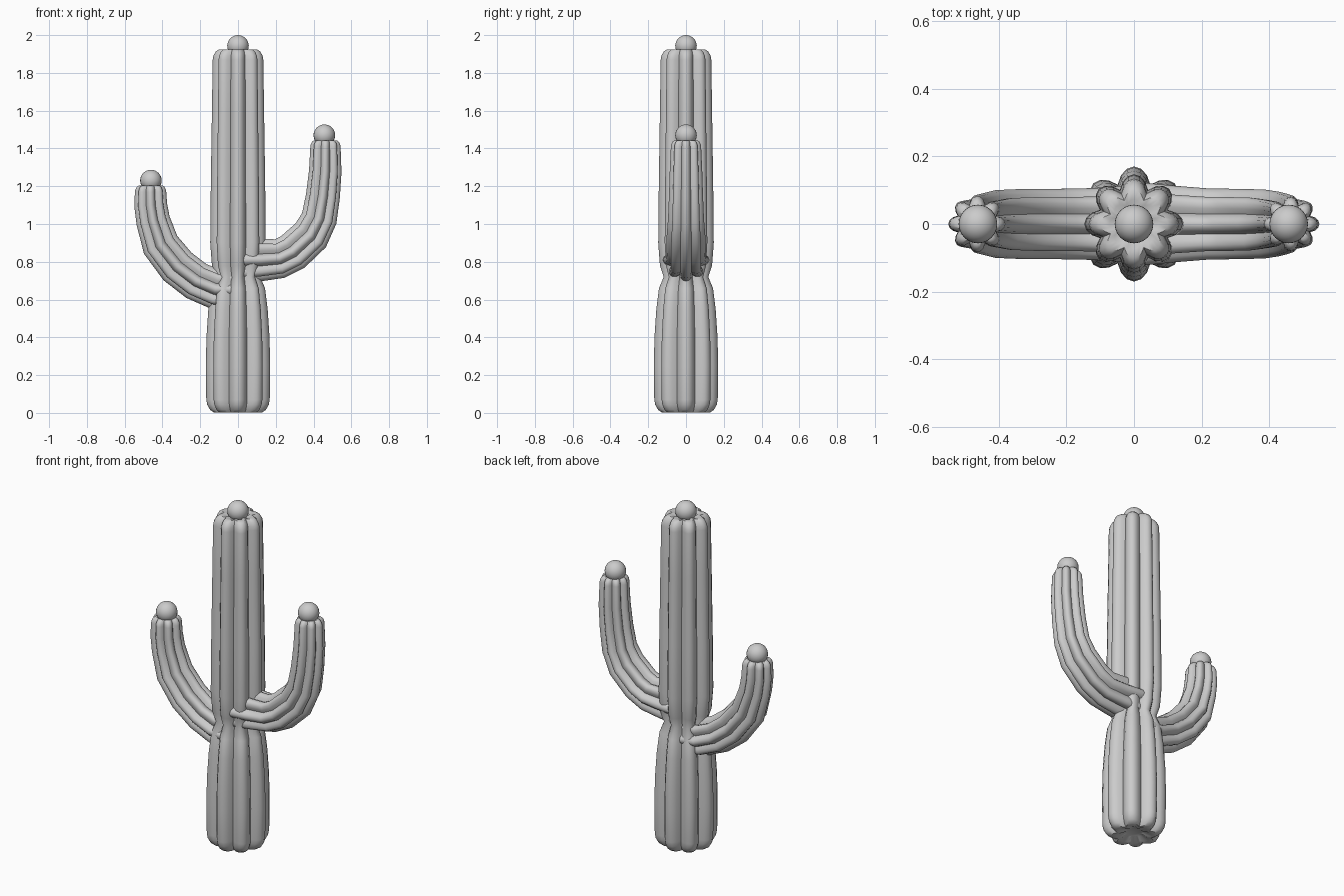
import bpy, bmesh, math
from mathutils import Vector

RIBS = 8
STEPS = 6          # segments per rib
VALLEY = 0.74      # valley radius relative to the ridge

old = bpy.data.objects.get("Cube")
if old:
    bpy.data.objects.remove(old, do_unlink=True)

# One plain grey for the whole plant
grey = bpy.data.materials.new("plain grey")
grey.use_nodes = True
color = (0.6, 0.6, 0.6, 1)
grey.diffuse_color = color
grey.node_tree.nodes["Principled BSDF"].inputs["Base Color"].default_value = color

# Rounded end: (distance past the end, size), relative to the end radius
CAP = [(0.16, 0.97), (0.32, 0.88), (0.41, 0.75), (0.4, 0.55), (0.3, 0.3)]


def finish(bm, name, angle):
    bmesh.ops.recalc_face_normals(bm, faces=bm.faces)
    mesh = bpy.data.meshes.new(name)
    bm.to_mesh(mesh)
    bm.free()
    mesh.materials.append(grey)
    obj = bpy.data.objects.new(name, mesh)
    bpy.context.collection.objects.link(obj)
    bpy.ops.object.select_all(action='DESELECT')
    obj.select_set(True)
    bpy.context.view_layer.objects.active = obj
    bpy.ops.object.shade_smooth_by_angle(angle=math.radians(angle))
    return obj


def rib_radius(i):
    """Pointed star section with slightly rounded ridges."""
    t = (i % STEPS) / STEPS
    ridge = abs(2 * t - 1)                  # 1 on the ridge, 0 in the valley
    return VALLEY + (1 - VALLEY) * math.sin(ridge * math.pi / 2) ** 0.95


def ribbed_stem(name, stations):
    """Sweep the star section along (x, z, radius) stations and cap both ends."""
    pts = [Vector((x, 0, z)) for x, z, r in stations]
    rings = []
    for i, p in enumerate(pts):
        a, b = pts[max(i - 1, 0)], pts[min(i + 1, len(pts) - 1)]
        rings.append((p, (b - a).normalized(), stations[i][2]))
    p0, t0, r0 = rings[0]
    p1, t1, r1 = rings[-1]
    start = [(p0 - t0 * d * r0, t0, s * r0) for d, s in reversed(CAP)]
    end = [(p1 + t1 * d * r1, t1, s * r1) for d, s in CAP]

    bm = bmesh.new()
    side = Vector((0, 1, 0))
    loops = []
    n = RIBS * STEPS
    for p, t, r in start + rings + end:
        across = side.cross(t)
        loop = []
        for i in range(n):
            ang = math.tau * i / n
            off = across * math.cos(ang) + side * math.sin(ang)
            loop.append(bm.verts.new(p + off * r * rib_radius(i)))
        loops.append(loop)
    for lo, hi in zip(loops, loops[1:]):
        for i in range(n):
            j = (i + 1) % n
            bm.faces.new((lo[i], lo[j], hi[j], hi[i]))
    bm.faces.new(loops[0])
    bm.faces.new(loops[-1])
    return finish(bm, name, 40)


def bud(name, x, z, radius=0.057):
    bm = bmesh.new()
    bmesh.ops.create_uvsphere(bm, u_segments=24, v_segments=16, radius=radius)
    bmesh.ops.translate(bm, verts=bm.verts, vec=(x, 0, z))
    return finish(bm, name, 60)


# Trunk, pinched where the arms grow out
ribbed_stem("trunk", [
    (0, 0.07, 0.168), (0, 0.25, 0.17), (0, 0.4, 0.167), (0, 0.55, 0.157),
    (0, 0.66, 0.143), (0, 0.72, 0.118), (0, 0.78, 0.138), (0, 0.9, 0.147),
    (0, 1.2, 0.144), (0, 1.6, 0.138), (0, 1.87, 0.134)])
bud("trunk_bud", 0, 1.943)

# Arms
ribbed_stem("left_arm", [
    (0.03, 0.81, 0.122), (0.12, 0.81, 0.113), (0.22, 0.817, 0.105),
    (0.29, 0.852, 0.104), (0.385, 0.94, 0.102), (0.43, 1.03, 0.095),
    (0.45, 1.15, 0.09), (0.462, 1.28, 0.086), (0.463, 1.41, 0.08)])
bud("left_arm_bud", 0.457, 1.47)

ribbed_stem("right_arm", [
    (-0.01, 0.65, 0.115), (-0.12, 0.655, 0.106), (-0.22, 0.698, 0.104),
    (-0.32, 0.775, 0.104), (-0.41, 0.89, 0.1), (-0.45, 1.02, 0.09),
    (-0.462, 1.1, 0.087), (-0.463, 1.17, 0.083)])
bud("right_arm_bud", -0.461, 1.23)
